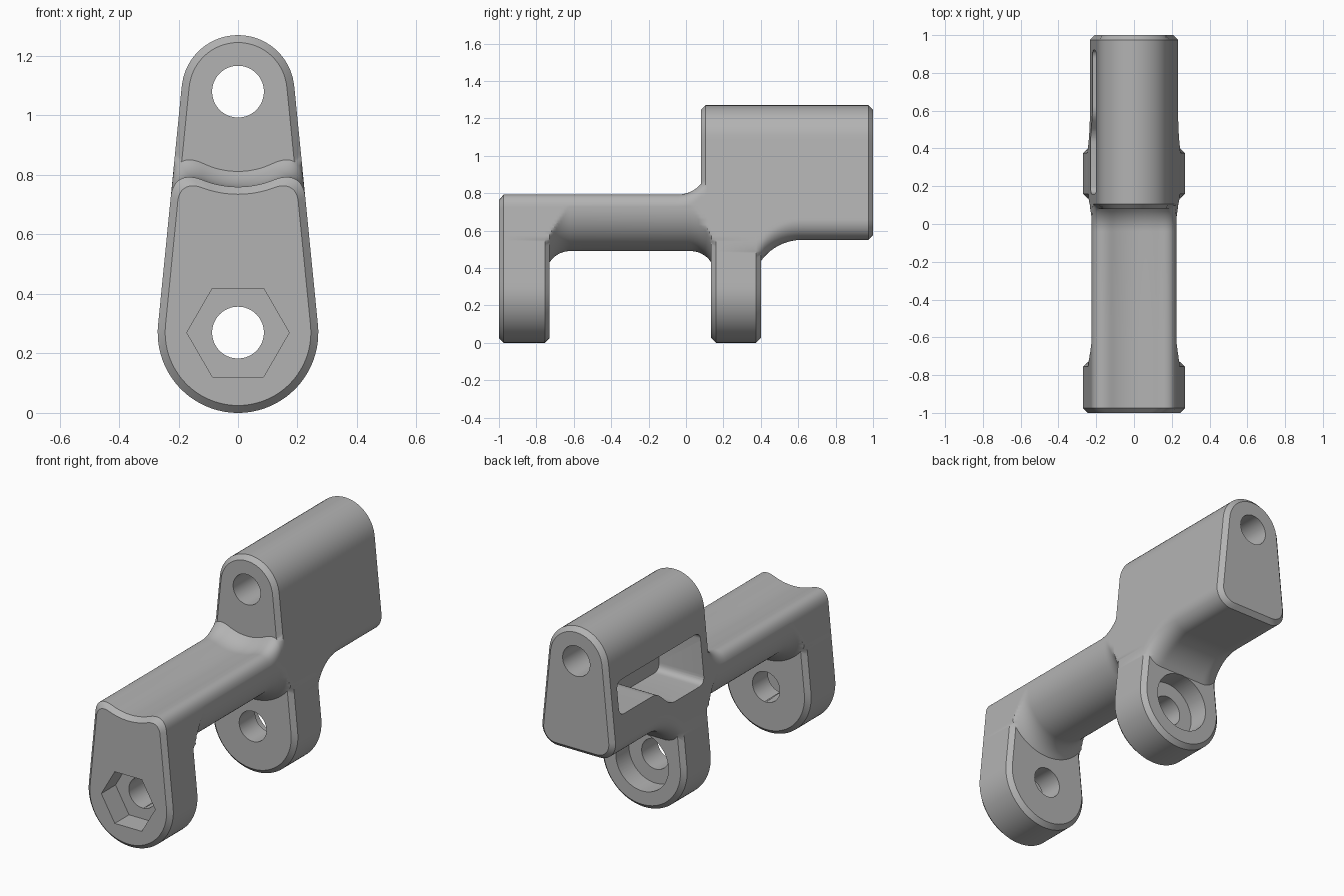
import bpy, bmesh
from math import sin, cos, pi, hypot, sqrt, radians

old = bpy.data.objects.get("Cube")
if old:
    bpy.data.objects.remove(old, do_unlink=True)

LOW_Z, LOW_R = 0.27, 0.27      # lower lug eye
TOP_Z, TOP_R = 1.08, 0.19      # upper block eye
CH = 0.025                     # edge chamfer
HOLE = 0.087
CORE_Z = 0.65                  # inside every cross-section
RAYS = 240

grey = bpy.data.materials.new("plain grey")
grey.use_nodes = True
grey.diffuse_color = (0.45, 0.45, 0.45, 1)
grey.node_tree.nodes["Principled BSDF"].inputs["Base Color"].default_value = (0.45, 0.45, 0.45, 1)


def loft(name, rings):
    """Skin a list of point rings and cap both ends."""
    bm = bmesh.new()
    vs = [[bm.verts.new(p) for p in ring] for ring in rings]
    n = len(vs[0])
    for a, b in zip(vs, vs[1:]):
        for i in range(n):
            j = (i + 1) % n
            bm.faces.new((a[i], a[j], b[j], b[i]))
    bm.faces.new(vs[0])
    bm.faces.new(vs[-1])
    bmesh.ops.remove_doubles(bm, verts=bm.verts, dist=1e-5)
    bmesh.ops.recalc_face_normals(bm, faces=bm.faces)
    me = bpy.data.meshes.new(name)
    bm.to_mesh(me)
    bm.free()
    me.materials.append(grey)
    ob = bpy.data.objects.new(name, me)
    bpy.context.collection.objects.link(ob)
    return ob


# Cross-section shapes as distance functions, negative inside
def hull(x, z):
    x, z, h = abs(x), z - LOW_Z, TOP_Z - LOW_Z
    b = (LOW_R - TOP_R) / h
    a = sqrt(1 - b * b)
    k = a * z - b * x
    if k < 0:
        return hypot(x, z) - LOW_R
    if k > a * h:
        return hypot(x, z - h) - TOP_R
    return a * x + b * z - LOW_R


def round_and(a, b, r):
    if a > -r and b > -r:
        return hypot(a + r, b + r) - r
    return max(a, b)


def flare(t, r):
    t = max(0, t)
    return r - sqrt(r * r - t * t)


def under(x, z, y):
    """Rounded underside of the bar, flaring into both lugs."""
    f = flare(-0.62 - y, 0.13) + flare(y - 0.025, 0.13)
    return hypot(x, min(z - 0.715, 0)) - 0.225 - f


def lug(x, z, y):
    """Hull with a scooped top that clears the upper eye."""
    scoop = 0.32 - flare(y + 0.04, 0.165) - hypot(x, z - TOP_Z)
    return round_and(hull(x, z), scoop, 0.1)


def bar(x, z, y):
    return max(lug(x, z, y), under(x, z, y))


def neck(x, z, y):
    return max(hull(x, z), under(x, z, y))


def block(x, z, y):
    return round_and(hull(x, z), 0.55 - flare(0.62 - y, 0.27) - z, 0.11)


def full(x, z, y):
    return hull(x, z)


def inset(f):
    return lambda x, z, y: f(x, z, y) + CH


def either(f, g):
    return lambda x, z, y: min(f(x, z, y), g(x, z, y))


def section(y, f):
    ring = []
    for i in range(RAYS):
        t = 2 * pi * i / RAYS
        lo, hi = 0.0, 1.0
        for _ in range(24):
            m = (lo + hi) / 2
            if f(m * sin(t), CORE_Z + m * cos(t), y) < 0:
                lo = m
            else:
                hi = m
        ring.append((lo * sin(t), y, CORE_Z + lo * cos(t)))
    return ring


def span(a, b, n):
    return [a + (b - a) * i / n for i in range(n + 1)]


# Body: front lug, bar, rear lug and block in one skin
stations = [(-1, inset(lug)), (-1 + CH, lug), (-0.73 - CH, lug), (-0.73, either(inset(lug), bar))]
stations += [(y, bar) for y in span(-0.73, -0.62, 9) + span(-0.04, 0.08, 9)]
stations += [(0.08, either(lambda x, z, y: max(hull(x, z) + CH, under(x, z, y)), bar))]
stations += [(y, neck) for y in span(0.08 + CH, 0.135, 3)]
stations += [(0.135, either(inset(full), neck)), (0.135 + CH, full)]
stations += [(0.4 - CH, full), (0.4, either(inset(full), block))]
stations += [(y, block) for y in span(0.4, 0.62, 12) + [1 - CH]]
stations += [(1, inset(block))]
body = loft("bracket_body", [section(y, f) for y, f in stations])


# Cutters
def bore(name, z, r, y0, y1, sides=64):
    ang = [2 * pi * i / sides for i in range(sides)]
    return loft(name, [[(r * cos(a), y, z + r * sin(a)) for a in ang] for y in (y0, y1)])


def rounded(points, r, steps=6):
    """Round each corner of a polygon with a small curve."""
    out = []
    for i, (py, pz) in enumerate(points):
        ends = []
        for qy, qz in (points[i - 1], points[(i + 1) % len(points)]):
            d = hypot(qy - py, qz - pz)
            ends.append((py + (qy - py) * r / d, pz + (qz - pz) * r / d))
        (ay, az), (by, bz) = ends
        for s in range(steps + 1):
            t = s / steps
            u, v, w = (1 - t) ** 2, 2 * t * (1 - t), t * t
            out.append((u * ay + v * py + w * by, u * az + v * pz + w * bz))
    return out


slot = rounded([(0.16, 0.98), (0.92, 0.98), (0.92, 0.79),
                (0.58, 0.79), (0.47, 0.69), (0.16, 0.69)], 0.045)
cutters = [
    bore("lower_hole", LOW_Z, HOLE, -1.2, 0.6),
    bore("upper_hole", TOP_Z, HOLE, -0.1, 1.2),
    bore("hex_recess", LOW_Z, 0.172, -1.2, -0.87, 6),
    bore("counterbore", LOW_Z, 0.168, 0.28, 0.6),
    loft("side_slot", [[(x, y, z) for y, z in slot] for x in (-0.4, 0.06)]),
]

bpy.context.view_layer.objects.active = body
for c in cutters:
    c.hide_render = True
    mod = body.modifiers.new(c.name, 'BOOLEAN')
    mod.operation = 'DIFFERENCE'
    mod.solver = 'EXACT'
    mod.object = c
    bpy.ops.object.modifier_apply(modifier=mod.name)
    bpy.data.objects.remove(c, do_unlink=True)

for o in bpy.context.selected_objects:
    o.select_set(False)
body.select_set(True)
bpy.ops.object.shade_smooth_by_angle(angle=radians(28))
